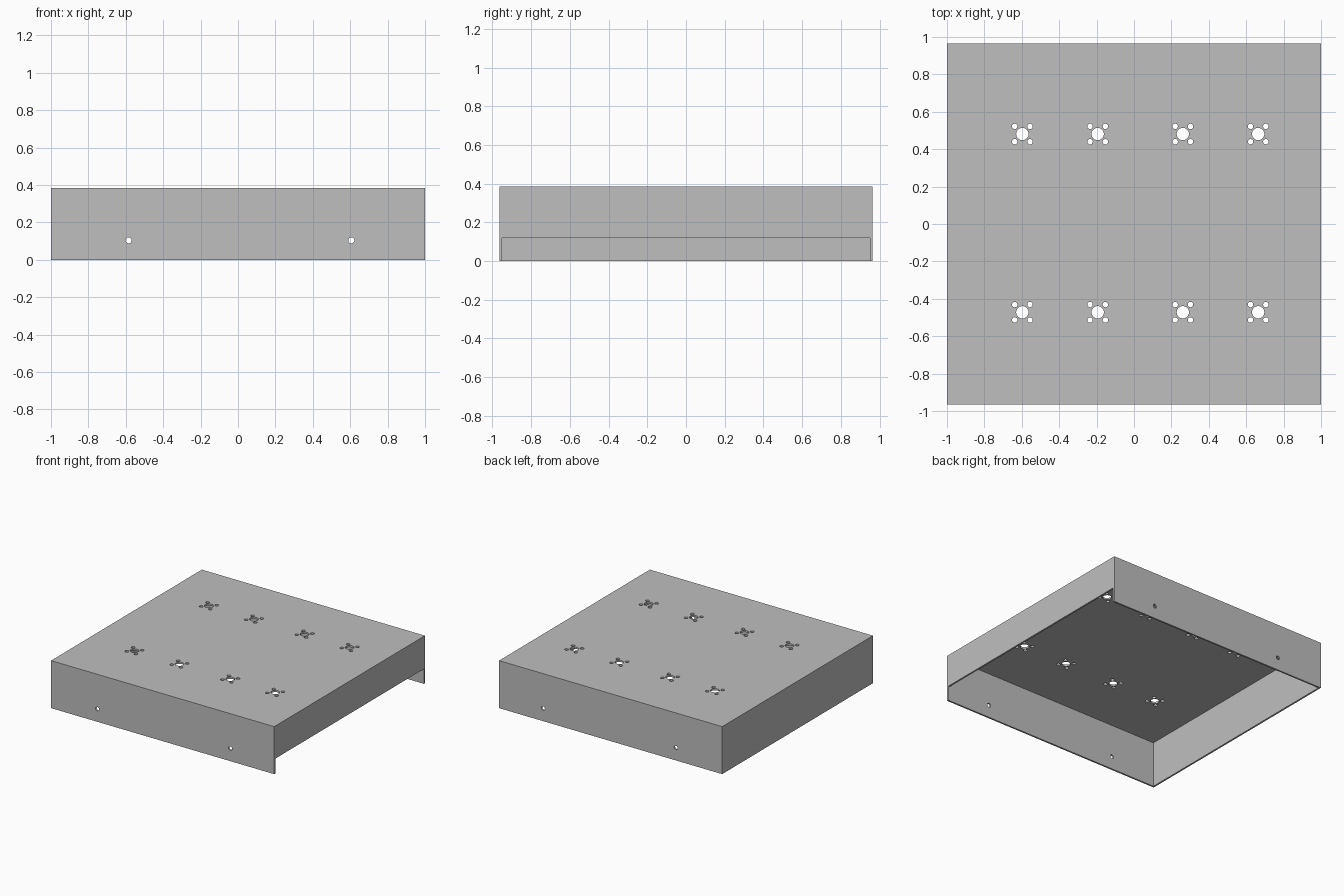
import bpy
import bmesh
from math import cos, sin, pi, radians
from mathutils import Matrix

if "Cube" in bpy.data.objects:
    bpy.data.objects.remove(bpy.data.objects["Cube"])

# Overall sizes
HX, HY, H, T = 1.0, 0.965, 0.385, 0.014
ZT = H - T            # underside of the top panel
SHORT = 0.12          # lower edge of the shortened right wall

steel = bpy.data.materials.new("grey_steel")
steel.use_nodes = True
grey = (0.52, 0.52, 0.52, 1)
steel.diffuse_color = grey
steel.node_tree.nodes["Principled BSDF"].inputs["Base Color"].default_value = grey


def add_loop(curve, points):
    spline = curve.splines.new("POLY")
    spline.points.add(len(points) - 1)
    for p, (x, y) in zip(spline.points, points):
        p.co = (x, y, 0, 1)
    spline.use_cyclic_u = True


def sheet(name, u0, u1, v0, v1, matrix, holes=()):
    """Flat sheet of thickness T with round holes (u, v, radius)."""
    curve = bpy.data.curves.new(name, "CURVE")
    curve.dimensions = "2D"
    curve.fill_mode = "BOTH"
    curve.extrude = T / 2
    add_loop(curve, [(u0, v0), (u1, v0), (u1, v1), (u0, v1)])
    for u, v, r in holes:
        add_loop(curve, [(u + r * cos(2 * pi * i / 24), v + r * sin(2 * pi * i / 24))
                         for i in range(24)])
    temp = bpy.data.objects.new(name + "_outline", curve)
    bpy.context.collection.objects.link(temp)
    graph = bpy.context.evaluated_depsgraph_get()
    mesh = bpy.data.meshes.new_from_object(temp.evaluated_get(graph))
    bpy.data.objects.remove(temp)

    # Weld caps to the rim and merge the flat triangles
    bm = bmesh.new()
    bm.from_mesh(mesh)
    bmesh.ops.remove_doubles(bm, verts=bm.verts, dist=1e-5)
    bmesh.ops.transform(bm, matrix=matrix, verts=bm.verts)
    bmesh.ops.recalc_face_normals(bm, faces=bm.faces)
    for f in bm.faces:
        f.smooth = False
    bm.to_mesh(mesh)
    bm.free()
    mesh.name = name
    mesh.materials.clear()
    mesh.materials.append(steel)
    obj = bpy.data.objects.new(name, mesh)
    bpy.context.collection.objects.link(obj)
    return obj


# Top panel: two rows of four mounts, each a bore with four screw holes
mounts = []
for y in (-0.472, 0.481):
    for x in (-0.597, -0.194, 0.261, 0.664):
        mounts.append((x, y, 0.033))
        mounts += [(x + sx * 0.041, y + sy * 0.041, 0.0145)
                   for sx in (-1, 1) for sy in (-1, 1)]
sheet("top_panel", -HX, HX, -HY, HY, Matrix.Translation((0, 0, H - T / 2)), mounts)

# Front and back walls with two fixing holes each
upright = Matrix.Rotation(radians(90), 4, "X")
fixings = [(-0.585, 0.104, 0.016), (0.606, 0.104, 0.016)]
for name, side in (("front_wall", -1), ("back_wall", 1)):
    place = Matrix.Translation((0, side * (HY - T / 2), 0)) @ upright
    sheet(name, -HX, HX, 0, ZT, place, fixings)

# Side walls between them; the right-hand one in +x stops short of the floor
turned = Matrix.Rotation(radians(90), 4, "Z") @ upright
for name, side, low in (("full_side_wall", -1, 0), ("short_side_wall", 1, SHORT)):
    place = Matrix.Translation((side * (HX - T / 2), 0, 0)) @ turned
    sheet(name, -HY + T, HY - T, low, ZT, place)
